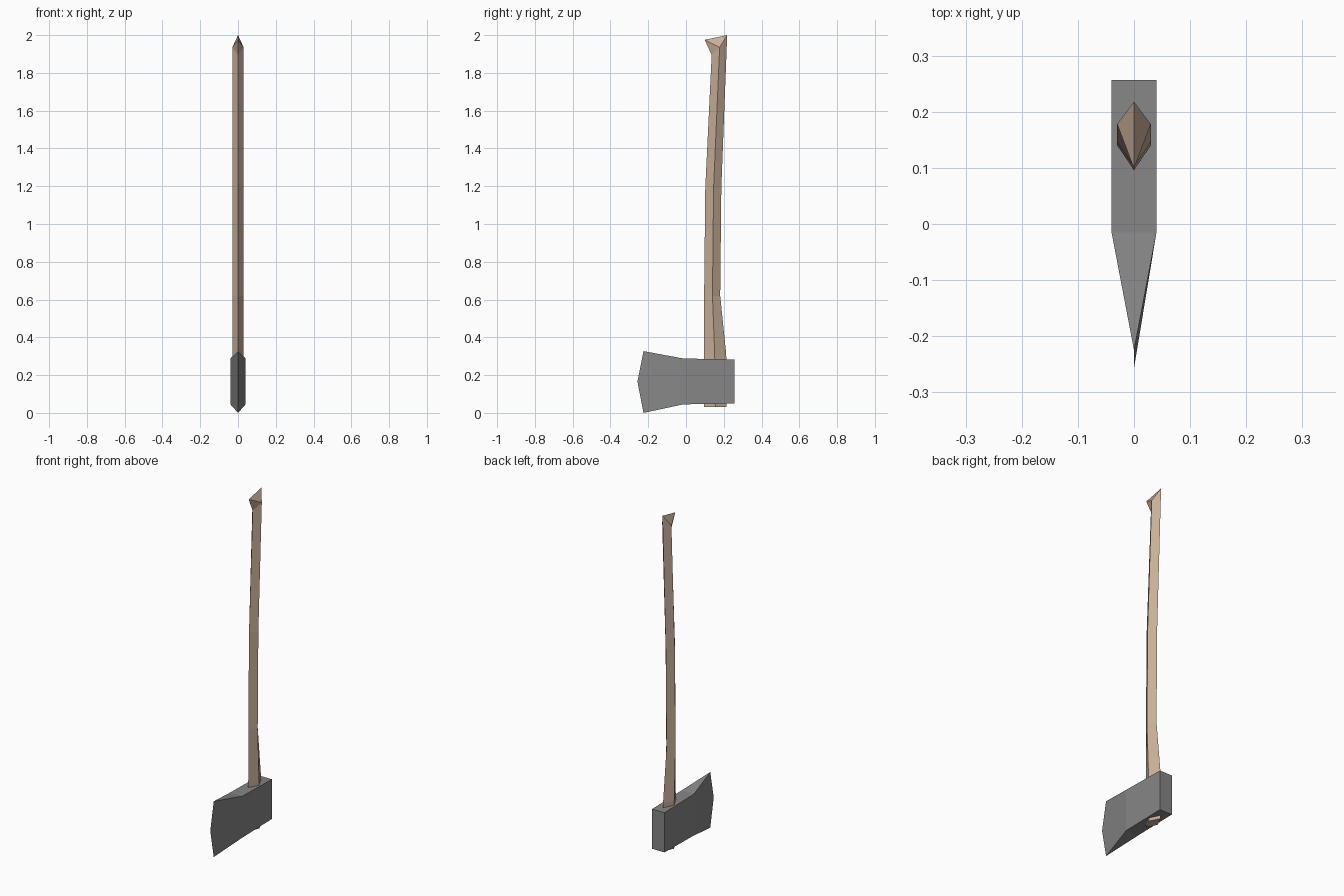
import bpy, bmesh

if "Cube" in bpy.data.objects:
    bpy.data.objects.remove(bpy.data.objects["Cube"])


def material(name, rgb):
    m = bpy.data.materials.new(name)
    m.diffuse_color = (*rgb, 1)
    m.use_nodes = True
    m.node_tree.nodes["Principled BSDF"].inputs["Base Color"].default_value = m.diffuse_color
    return m


def finish(bm, name, mat):
    bmesh.ops.recalc_face_normals(bm, faces=bm.faces[:])
    mesh = bpy.data.meshes.new(name)
    bm.to_mesh(mesh)
    bm.free()
    mesh.materials.append(mat)
    ob = bpy.data.objects.new(name, mesh)
    bpy.context.collection.objects.link(ob)
    return ob


wood = material("pale wood", (0.58, 0.43, 0.31))
steel = material("grey steel", (0.24, 0.24, 0.24))

# Handle: diamond rings, each (front y, z), (side y, z), (back y, z)
W = 0.03
rings = [((0.095, 0.03), (0.155, 0.03), (0.215, 0.03)),
         ((0.095, 0.31), (0.152, 0.31), (0.213, 0.31)),
         ((0.096, 0.62), (0.140, 0.62), (0.181, 0.62)),
         ((0.102, 1.19), (0.146, 1.19), (0.187, 1.19)),
         ((0.136, 1.895), (0.178, 1.935), (0.218, 2.0))]
bm = bmesh.new()
loops = [[bm.verts.new(p) for p in ((0, *f), (W, *s), (0, *b), (-W, *s))]
         for f, s, b in rings]
for lo, hi in zip(loops, loops[1:]):
    for i in range(4):
        j = (i + 1) % 4
        bm.faces.new((lo[i], lo[j], hi[j], hi[i]))
bm.faces.new(loops[0])
# Pointed knob flaring forward at the grip end
front, right, back, left = loops[-1]
tip = bm.verts.new((0, 0.099, 1.975))
for side in (right, left):
    bm.faces.new((front, side, tip))
    bm.faces.new((tip, side, back))
finish(bm, "handle", wood)

# Axe head: square poll block, then a wedge closing to a sharp edge
T = 0.04
bm = bmesh.new()
edge = [bm.verts.new(p) for p in ((0, -0.225, 0), (0, -0.257, 0.165), (0, -0.225, 0.327))]
sides = []
for x in (T, -T):
    s = [bm.verts.new((x, y, z)) for y, z in
         ((-0.015, 0.045), (0.257, 0.05), (0.257, 0.283), (-0.015, 0.288))]
    bm.faces.new(s)
    bm.faces.new((s[0], s[3], edge[2], edge[0]))
    sides.append(s)
a, b = sides
for i in range(3):
    bm.faces.new((a[i], a[i + 1], b[i + 1], b[i]))
bm.faces.new((a[0], b[0], edge[0]))
bm.faces.new((a[3], b[3], edge[2]))
bm.faces.new(edge)
# Bring the curved tip of the edge into both cheeks
bmesh.ops.delete(bm, geom=[f for f in bm.faces if edge[0] in f.verts and edge[2] in f.verts],
                 context='FACES_ONLY')
for s in sides:
    bm.faces.new((s[0], s[3], edge[2], edge[1], edge[0]))
finish(bm, "axe_head", steel)
